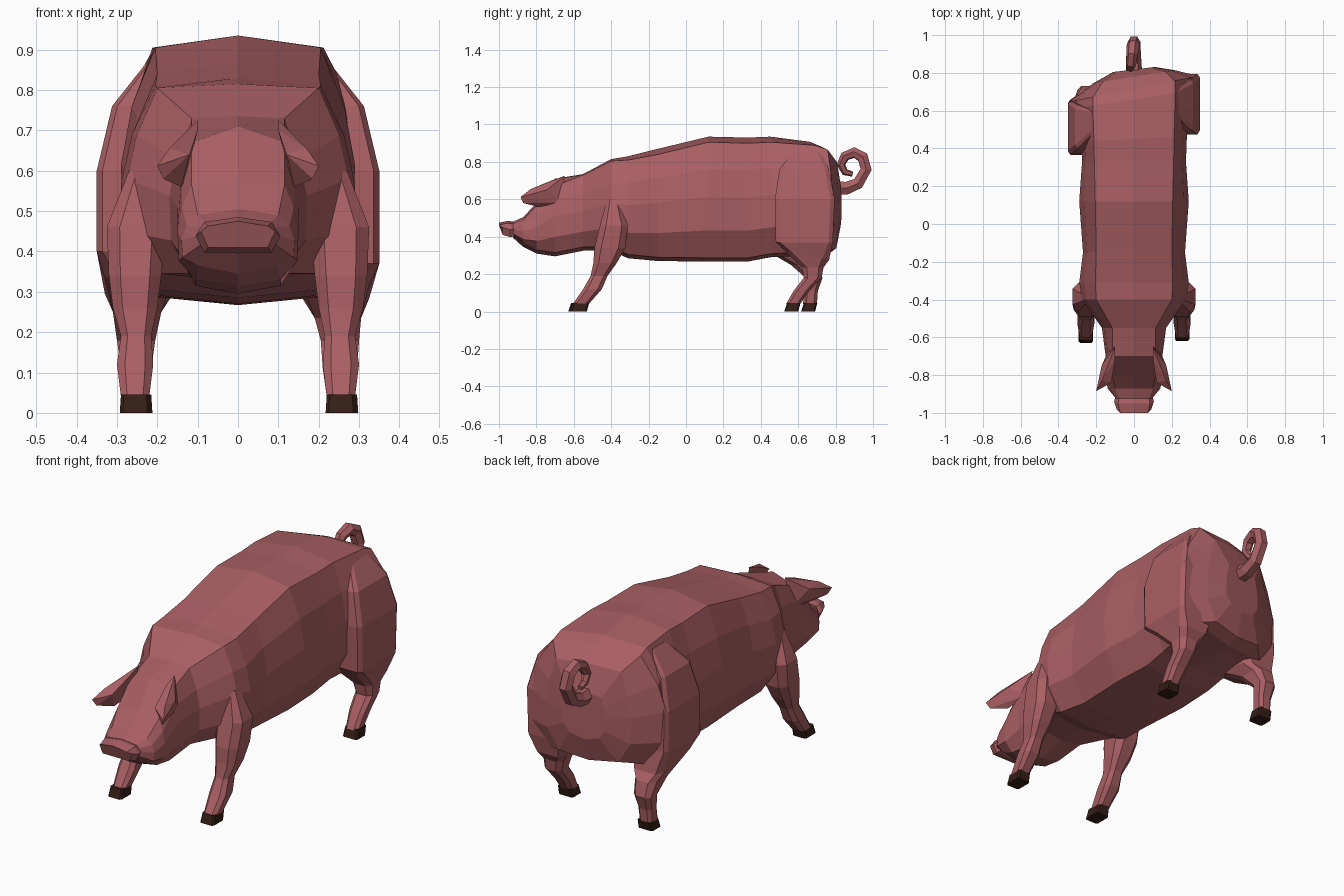
import bpy, bmesh


def material(name, rgb):
    m = bpy.data.materials.new(name)
    m.diffuse_color = (*rgb, 1)
    return m


SKIN = material("skin", (0.40, 0.115, 0.125))
HOOF = material("hoof", (0.035, 0.013, 0.008))


def finish(name, bm, mat):
    bmesh.ops.recalc_face_normals(bm, faces=bm.faces)
    me = bpy.data.meshes.new(name)
    bm.to_mesh(me)
    bm.free()
    me.materials.append(mat)
    ob = bpy.data.objects.new(name, me)
    bpy.context.collection.objects.link(ob)
    return ob


def loft(name, rings, mat):
    bm = bmesh.new()
    loops = [[bm.verts.new(p) for p in r] for r in rings]
    n = len(loops[0])
    for a, b in zip(loops, loops[1:]):
        for i in range(n):
            j = (i + 1) % n
            bm.faces.new((a[i], a[j], b[j], b[i]))
    bm.faces.new(loops[0])
    bm.faces.new(loops[-1])
    return finish(name, bm, mat)


def body_ring(y, zt, zb, wt, w, crown=0.03, skew=0.0):
    h = zt - zb
    half = [(wt, zt - crown), (wt + 0.68 * (w - wt), zb + 0.74 * h),
            (w, zb + 0.52 * h), (w * 0.98, zb + 0.25 * h), (w * 0.7, zb + 0.02)]
    pts = [(0, zt)] + half + [(0, zb)] + [(-x, z) for x, z in reversed(half)]
    return [(x, y + skew * x, z) for x, z in pts]


# Head, neck, torso and rump as one lofted skin; the rump is swung to one side
body = [
    (-0.925, 0.480, 0.395, 0.080, 0.095, 0.010),
    (-0.870, 0.505, 0.345, 0.100, 0.140, 0.015),
    (-0.800, 0.580, 0.310, 0.115, 0.150, 0.015),
    (-0.700, 0.710, 0.295, 0.115, 0.150, 0.040),
    (-0.550, 0.735, 0.325, 0.115, 0.170, 0.005),
    (-0.400, 0.815, 0.325, 0.200, 0.275, 0.010),
    (-0.310, 0.830, 0.285, 0.205, 0.290, 0.020),
    (-0.150, 0.870, 0.270, 0.200, 0.270),
    (0.120, 0.935, 0.267, 0.205, 0.290),
    (0.330, 0.930, 0.267, 0.210, 0.275),
    (0.450, 0.935, 0.290, 0.212, 0.280, 0.03, 0.05),
    (0.660, 0.908, 0.300, 0.218, 0.325, 0.02, 0.15),
    (0.715, 0.885, 0.300, 0.216, 0.342, 0.02, 0.20),
    (0.780, 0.810, 0.320, 0.165, 0.215, 0.01, 0.16),
    (0.818, 0.680, 0.440, 0.090, 0.110, 0.01, 0.12),
]
loft("body", [body_ring(*r) for r in body], SKIN)

# Snout disc
loft("snout", [[(x * w, y + k * (z > 0.45), z) for x, z in
                ((-0.8, zt - .012), (0, zt), (0.8, zt - .012), (1, zb + .04), (0.8, zb), (-0.8, zb), (-1, zb + .04))]
               for y, k, zt, zb, w in ((-0.90, 0, .475, .405, .095),
                                       (-0.94, -.01, .485, .398, .105),
                                       (-0.98, -.02, .475, .410, .092))], SKIN)

# Ears, swept forward and outward
EAR = [(.10, -.65, .725), (.13, -.66, .58), (.10, -.72, .70), (.17, -.745, .65), (.17, -.83, .655),
       (.20, -.885, .612), (.185, -.87, .58), (.14, -.79, .56), (.12, -.84, .64)]
for side, label in ((1, "right"), (-1, "left")):
    bm = bmesh.new()
    for x, y, z in EAR:
        bm.verts.new((side * x, y, z))
    bmesh.ops.convex_hull(bm, input=bm.verts)
    finish(label + "_ear", bm, SKIN)


def limb_ring(side, z, y0, y1, x0, x1, tilt=0.0, c=0.22):
    # Chamfered rectangle, optionally tilted along y
    dx, dy = c * (x1 - x0), c * (y1 - y0)
    pts = [(x0 + dx, y0), (x1 - dx, y0), (x1, y0 + dy), (x1, y1 - dy),
           (x1 - dx, y1), (x0 + dx, y1), (x0, y1 - dy), (x0, y0 + dy)]
    ym = (y0 + y1) / 2
    return [(side * x, y, z + tilt * (y - ym)) for x, y in pts]


def leg(name, side, rings, hoof):
    loft(name, [limb_ring(side, *r) for r in rings], SKIN)
    y0, y1, x0, x1 = hoof
    loft(name + "_hoof", [limb_ring(side, 0.045, y0 + .015, y1 + .012, x0, x1, 0, .1),
                          limb_ring(side, 0.0, y0, y1, x0 - .003, x1 + .003, 0, .1)], HOOF)


# Front legs with shoulders
FRONT = [(0.60, -.42, -.36, .18, .27), (0.46, -.46, -.31, .18, .325),
         (0.34, -.49, -.325, .19, .32), (0.26, -.495, -.37, .20, .31),
         (0.19, -.51, -.42, .215, .29), (0.12, -.55, -.45, .21, .30),
         (0.04, -.605, -.52, .22, .29)]
leg("right_front_leg", 1, FRONT, (-.62, -.53, .22, .29))
leg("left_front_leg", -1, FRONT, (-.63, -.54, .22, .29))

# Right hind leg: hip set back, foot reaching forward
leg("right_hind_leg", 1,
    [(0.87, .58, .71, .15, .225, 0, .1), (0.76, .50, .765, .15, .312, 0, .08),
     (0.60, .475, .795, .15, .35, 0, .07), (0.37, .48, .785, .15, .35, 0, .07),
     (0.30, .53, .765, .16, .325, -.2, .15), (0.235, .62, .735, .19, .305),
     (0.18, .63, .725, .205, .30), (0.11, .575, .66, .21, .295), (0.04, .535, .61, .22, .29)],
    (.525, .60, .22, .295))

# Left hind leg: hip set forward, shin upright
leg("left_hind_leg", -1,
    [(0.87, .48, .60, .15, .225, 0, .1), (0.76, .40, .63, .15, .312, 0, .08),
     (0.60, .37, .655, .15, .35, 0, .07), (0.40, .365, .66, .15, .35, 0, .07),
     (0.315, .40, .68, .16, .33, -.2, .15), (0.25, .56, .71, .19, .31),
     (0.18, .64, .73, .205, .30), (0.11, .635, .705, .215, .29), (0.04, .625, .70, .22, .29)],
    (.615, .69, .215, .29))

# Curled tail
TAIL = [(0, .79, .66, 1.3), (0, .86, .66, 1.15), (0, .92, .685, 1.05), (0, .963, .76, 1.0),
        (-.005, .945, .825, 1), (-.01, .90, .85, .9), (-.015, .85, .83, .8), (-.02, .828, .785, .7),
        (-.025, .85, .745, .55), (-.03, .89, .735, .4)]
cu = bpy.data.curves.new("tail", "CURVE")
cu.dimensions = "3D"
cu.bevel_depth = 0.034
cu.bevel_resolution = 1
cu.use_fill_caps = True
sp = cu.splines.new("POLY")
sp.points.add(len(TAIL) - 1)
sp.use_smooth = False
for p, (x, y, z, r) in zip(sp.points, TAIL):
    p.co = (x, y, z, 1)
    p.radius = r
cu.materials.append(SKIN)
bpy.context.collection.objects.link(bpy.data.objects.new("tail", cu))
